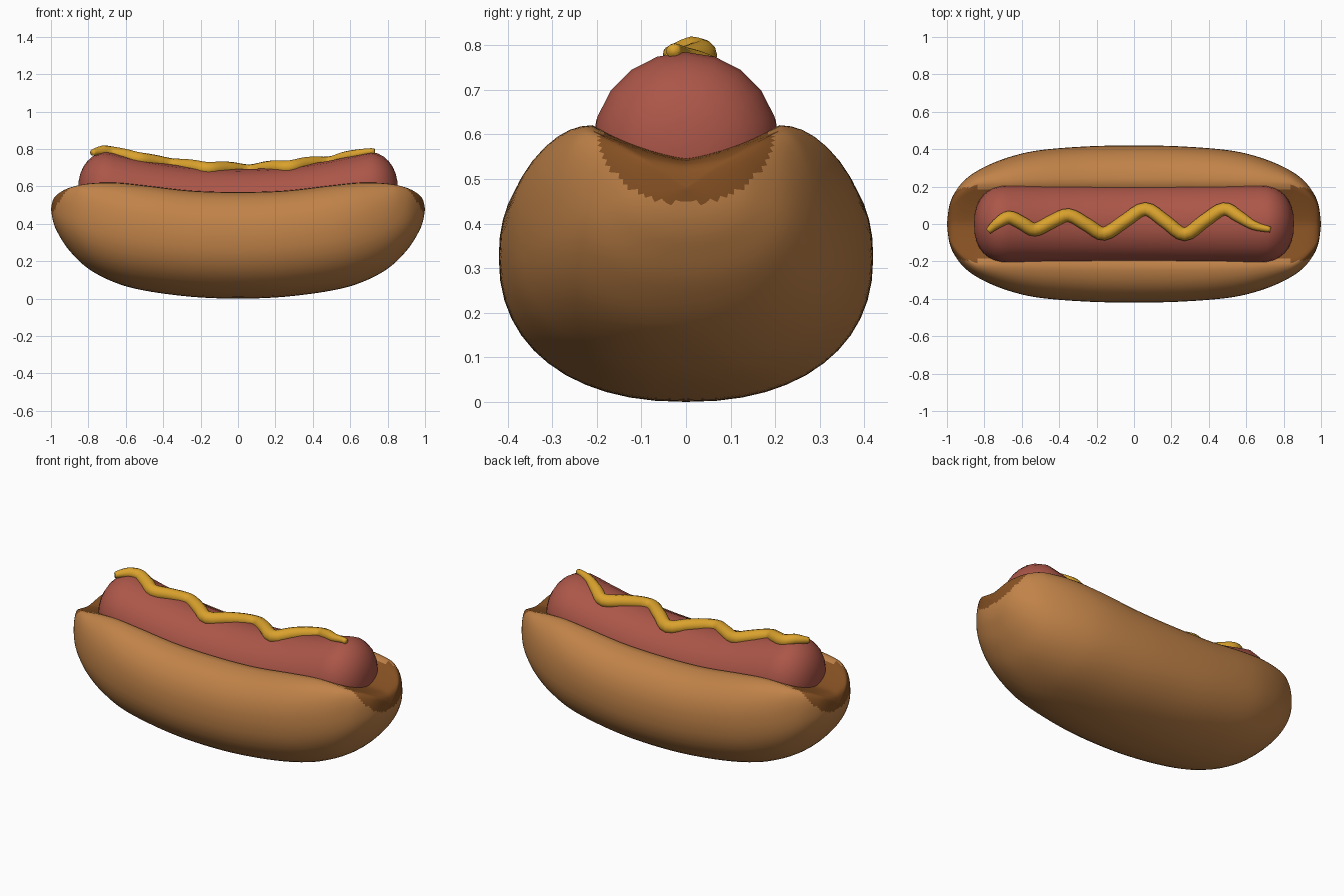
import bpy, bmesh, math

if "Cube" in bpy.data.objects:
    bpy.data.objects.remove(bpy.data.objects["Cube"])


def material(name, rgb):
    m = bpy.data.materials.new(name)
    m.diffuse_color = (*rgb, 1)
    m.use_nodes = True
    m.node_tree.nodes["Principled BSDF"].inputs["Base Color"].default_value = m.diffuse_color
    return m


CRUST = material("golden crust", (0.53, 0.225, 0.065))
BREAD = material("dark bread", (0.24, 0.083, 0.017))
MEAT = material("sausage red", (0.41, 0.093, 0.065))
MUSTARD = material("mustard yellow", (0.70, 0.36, 0.026))


def loft(name, rings, mats, rule=None, caps=False):
    """Skin closed rings of points, weld the collapsed ends, shade smooth."""
    bm = bmesh.new()
    vs = [[bm.verts.new(p) for p in r] for r in rings]
    n = len(rings[0])
    for a, b in zip(vs, vs[1:]):
        for i in range(n):
            j = (i + 1) % n
            bm.faces.new((a[i], a[j], b[j], b[i]))
    if caps:
        bm.faces.new(vs[0])
        bm.faces.new(vs[-1])
    bmesh.ops.remove_doubles(bm, verts=bm.verts, dist=0.0005)
    bmesh.ops.recalc_face_normals(bm, faces=bm.faces)
    for f in bm.faces:
        f.smooth = True
        if rule:
            f.material_index = int(rule(f.calc_center_median()))
    me = bpy.data.meshes.new(name)
    bm.to_mesh(me)
    bm.free()
    for m in mats:
        me.materials.append(m)
    ob = bpy.data.objects.new(name, me)
    bpy.context.collection.objects.link(ob)
    return ob


def spline(pts, steps):
    """Catmull-Rom through tuples of any length."""
    out = []
    ext = [pts[0]] + pts + [pts[-1]]
    for k in range(len(pts) - 1):
        for s in range(steps):
            t = s / steps
            out.append(tuple(
                0.5 * (2 * b + (c - a) * t + (2 * a - 5 * b + 4 * c - d) * t * t
                       + (3 * b - a - 3 * c + d) * t ** 3)
                for a, b, c, d in zip(*ext[k:k + 4])))
    return out + [pts[-1]]


# Bun: stations of x, bottom, top, half width, groove depth (mirrored in x)
half = [(0, 0, .57, .42, .12), (.25, .01, .577, .415, .12), (.5, .043, .605, .395, .11),
        (.66, .087, .62, .36, .09), (.8, .16, .615, .305, .07), (.9, .255, .593, .24, .05),
        (.96, .345, .562, .165, .025), (.988, .41, .53, .095, .01), (1, .48, .48, 0, 0)]
stations = spline([(-s[0],) + s[1:] for s in half[:0:-1]] + half, 6)


def power(v, n):
    return abs(v) ** (2 / n)


def bun_ring(x, zb, zt, w, depth):
    w = max(w, 0)
    zc = zb + (zt - zb) * 0.57
    lip = min(0.21, 0.75 * w)
    side = []
    for i in range(13):                      # underside
        a = math.pi / 2 * (1 - i / 12)
        side.append((w * power(math.cos(a), 2.25), zc - (zc - zb) * power(math.sin(a), 2.25)))
    for i in range(1, 11):                   # rounded shoulder
        a = math.pi / 2 * i / 10
        side.append((lip + (w - lip) * power(math.cos(a), 2.2), zc + (zt - zc) * power(math.sin(a), 2.2)))
    for i in range(1, 9):                    # groove
        u = 1 - i / 8
        side.append((lip * u, zt - depth * (1 - u ** 1.3)))
    return [(x, y, z) for y, z in side] + [(x, -y, z) for y, z in side[-2:0:-1]]


def is_bread(c):
    y = c.y / 0.195
    return abs(y) < 1 and (c.z > 0.6 or y * y + ((c.z - 0.6) / 0.155) ** 2 < 1)


loft("bun", [bun_ring(*s) for s in stations], [CRUST, BREAD], is_bread)


# Sausage: bent tube with rounded ends
R = 0.212


def sausage_z(x):
    return 0.48 + 0.19 * min(abs(x), 0.72) ** 2


prof = []
for i in range(9):
    a = math.pi / 2 * i / 8
    prof.append((0.855 - 0.19 * (1 - power(math.sin(a), 2.3)), R * power(math.cos(a), 2.3)))
prof = [(-x, r) for x, r in prof[::-1]] + [(i * 0.095, R) for i in range(-6, 7)] + prof
loft("sausage", [[(x, r * math.cos(k * math.pi / 10), sausage_z(x) + r * math.sin(k * math.pi / 10))
                  for k in range(20)] for x, r in prof], [MEAT])


# Mustard: wavy bead lying on the sausage (x, y, radius)
wave = spline([(-.78, -.04, .016), (-.735, 0, .027), (-.67, .035, .035), (-.60, .005, .036),
               (-.53, -.03, .036), (-.44, .012, .036), (-.35, .047, .036), (-.25, -.005, .036),
               (-.16, -.052, .036), (-.05, .015, .036), (.06, .08, .036), (.165, .015, .036),
               (.27, -.055, .036), (.375, .015, .036), (.48, .08, .035), (.56, .04, .032),
               (.64, -.008, .024), (.73, -.03, .015)], 4)
rings = []
for i, (x, y, r) in enumerate(wave):
    a, b = wave[max(i - 1, 0)], wave[min(i + 1, len(wave) - 1)]
    dx, dy = b[0] - a[0], b[1] - a[1]
    d = math.hypot(dx, dy)
    z = sausage_z(x) + math.sqrt(R * R - y * y) + 0.004
    if abs(x) > 0.68:
        z -= 0.1 * (abs(x) - 0.68)
    ring = []
    for k in range(12):
        t = k * math.pi / 6
        s = r * math.cos(t)
        ring.append((x - dy / d * s, y + dx / d * s, z + r * math.sin(t) - 0.2 * s * y / R))
    rings.append(ring)
loft("mustard", rings, [MUSTARD], caps=True)
